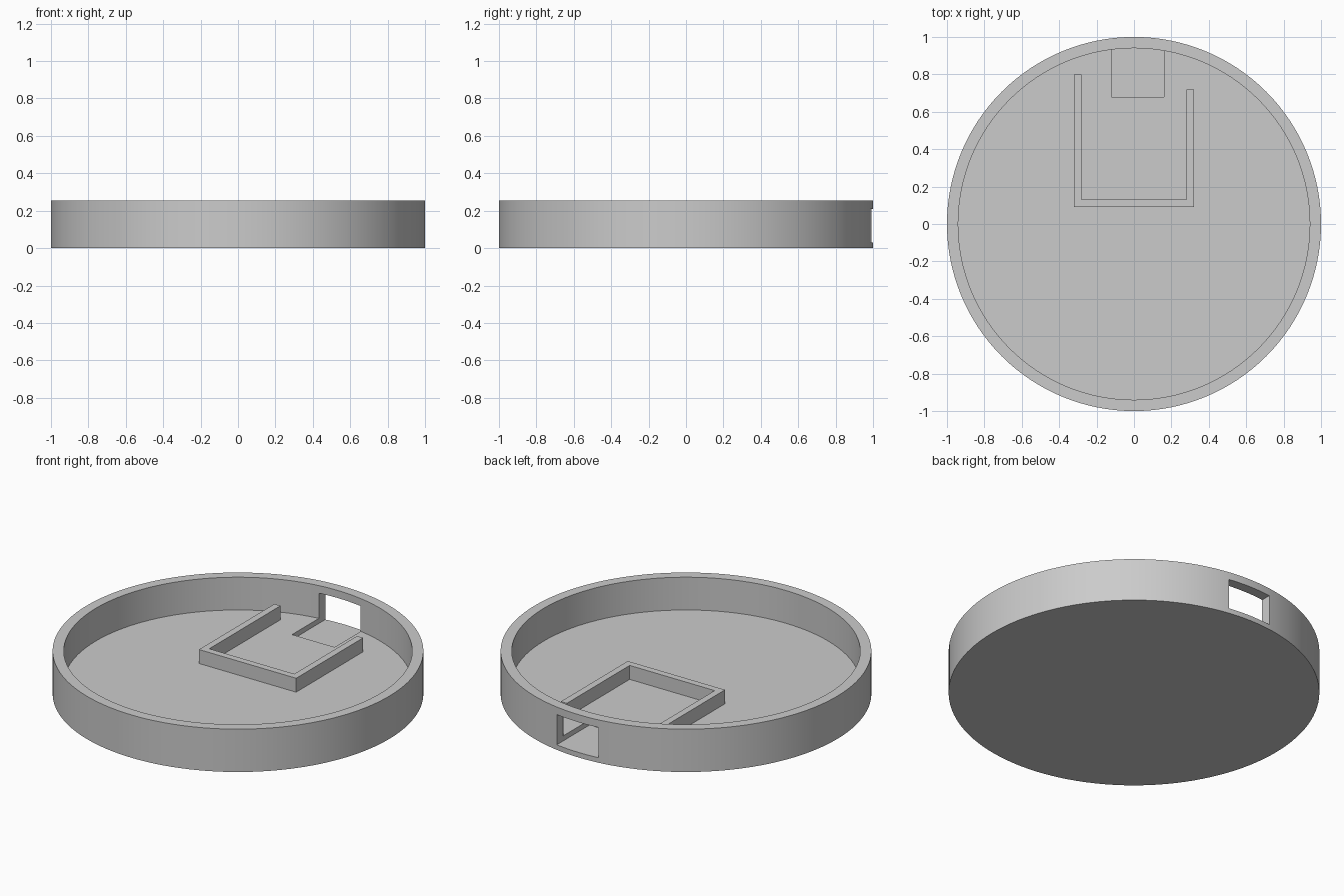
import bpy
import bmesh
from math import radians
from mathutils import Matrix, Vector

if "Cube" in bpy.data.objects:
    bpy.data.objects.remove(bpy.data.objects["Cube"], do_unlink=True)

HEIGHT, FLOOR, INNER = 0.255, 0.06, 0.94
SEGMENTS = 128

# Single plain grey
grey = bpy.data.materials.new("plain grey")
grey.use_nodes = True
colour = (0.6, 0.6, 0.6, 1)
grey.diffuse_color = colour
grey.node_tree.nodes["Principled BSDF"].inputs["Base Color"].default_value = colour


def make_object(name, bm):
    bmesh.ops.recalc_face_normals(bm, faces=bm.faces)
    mesh = bpy.data.meshes.new(name)
    bm.to_mesh(mesh)
    bm.free()
    mesh.materials.append(grey)
    obj = bpy.data.objects.new(name, mesh)
    bpy.context.collection.objects.link(obj)
    return obj


def disc(name, radius, z0, z1):
    bm = bmesh.new()
    bmesh.ops.create_cone(bm, cap_ends=True, segments=SEGMENTS, radius1=radius,
                          radius2=radius, depth=z1 - z0,
                          matrix=Matrix.Translation((0, 0, (z0 + z1) / 2)))
    return make_object(name, bm)


def prism(name, outline, z0, z1):
    bm = bmesh.new()
    base = bm.faces.new([bm.verts.new((x, y, z0)) for x, y in outline])
    top = bmesh.ops.extrude_face_region(bm, geom=[base])["geom"]
    verts = [v for v in top if isinstance(v, bmesh.types.BMVert)]
    bmesh.ops.translate(bm, verts=verts, vec=Vector((0, 0, z1 - z0)))
    return make_object(name, bm)


def cut(target, cutter):
    mod = target.modifiers.new("cut", 'BOOLEAN')
    mod.operation = 'DIFFERENCE'
    mod.solver = 'EXACT'
    mod.object = cutter
    bpy.context.view_layer.objects.active = target
    bpy.ops.object.modifier_apply(modifier=mod.name)
    bpy.data.objects.remove(cutter, do_unlink=True)


# Round tray, hollowed from above
tray = disc("round_tray", 1, 0, HEIGHT)
cut(tray, disc("hollow_cutter", INNER, FLOOR, HEIGHT + 0.2))

# Port through the back wall, sunk slightly into the floor
port = [(-0.12, 0.68), (0.16, 0.68), (0.16, 1.2), (-0.12, 1.2)]
cut(tray, prism("port_cutter", port, 0.03, 0.21))

# U-shaped holder with one shorter arm
holder = [(-0.32, 0.09), (0.32, 0.09), (0.32, 0.72), (0.28, 0.72),
          (0.28, 0.13), (-0.28, 0.13), (-0.28, 0.8), (-0.32, 0.8)]
prism("holder_wall", holder, FLOOR - 0.01, 0.143)

# Smooth the round walls, keep the corners crisp
bpy.ops.object.select_all(action='DESELECT')
tray.select_set(True)
bpy.context.view_layer.objects.active = tray
bpy.ops.object.shade_smooth_by_angle(angle=radians(30))
